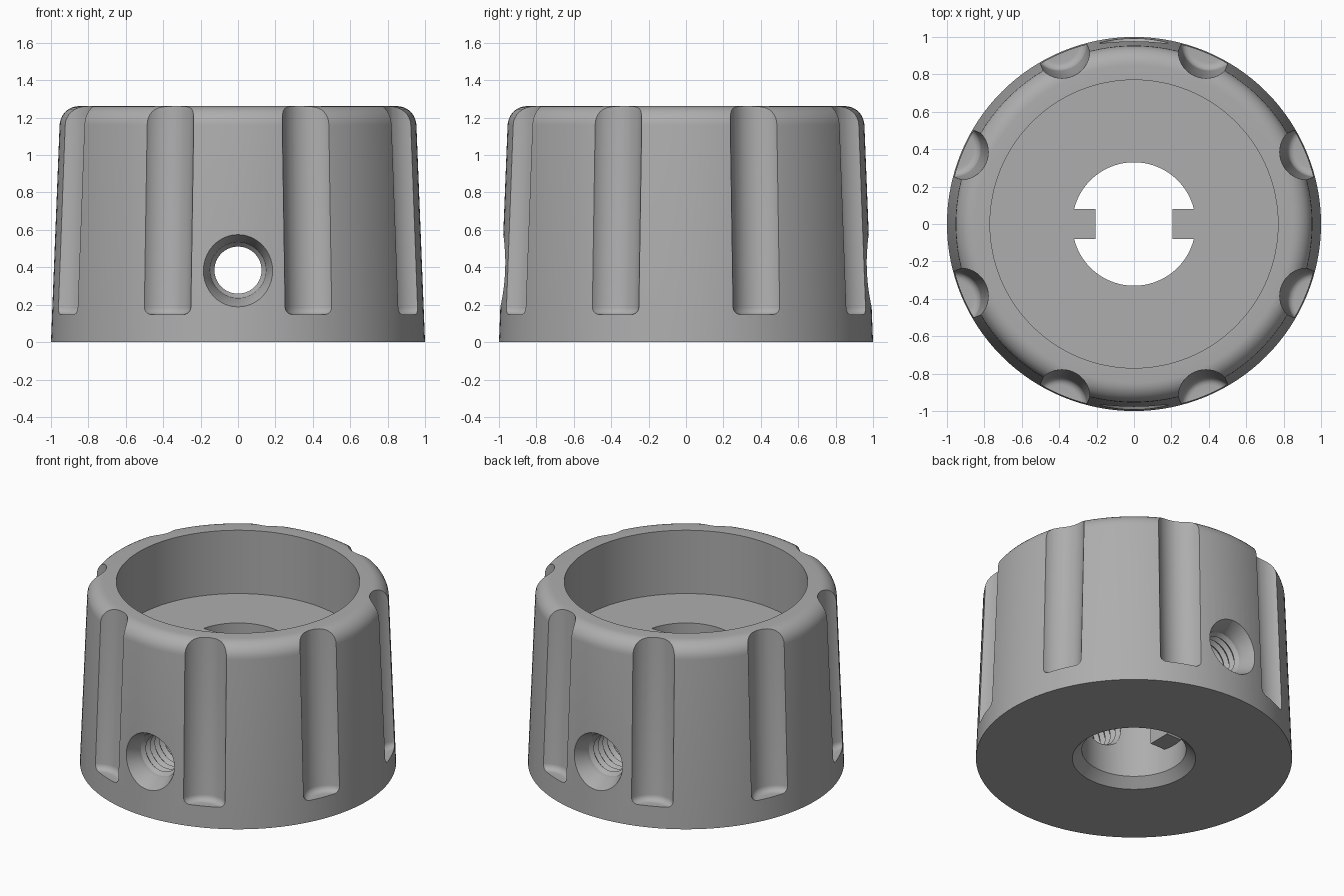
import bpy, bmesh
from math import pi, sin, cos, radians
from mathutils import Matrix

cube = bpy.data.objects.get("Cube")
if cube:
    bpy.data.objects.remove(cube, do_unlink=True)

grey = bpy.data.materials.new("plain grey")
grey.use_nodes = True
colour = (0.42, 0.42, 0.42, 1)
grey.diffuse_color = colour
grey.node_tree.nodes["Principled BSDF"].inputs["Base Color"].default_value = colour


def make_object(name, bm):
    bmesh.ops.recalc_face_normals(bm, faces=bm.faces)
    mesh = bpy.data.meshes.new(name)
    bm.to_mesh(mesh)
    bm.free()
    mesh.materials.append(grey)
    obj = bpy.data.objects.new(name, mesh)
    bpy.context.collection.objects.link(obj)
    return obj


def lathe(name, profile, steps, matrix=Matrix(), closed=False):
    """Revolve (radius, height) points about z, then place the solid."""
    bm = bmesh.new()
    verts = [bm.verts.new((r, 0, z)) for r, z in profile]
    pairs = list(zip(verts, verts[1:]))
    if closed:
        pairs.append((verts[-1], verts[0]))
    edges = [bm.edges.new(p) for p in pairs]
    bmesh.ops.spin(bm, geom=verts + edges, cent=(0, 0, 0), axis=(0, 0, 1),
                   angle=2 * pi, steps=steps)
    bmesh.ops.remove_doubles(bm, verts=bm.verts, dist=1e-5)
    bm.transform(matrix)
    return make_object(name, bm)


def arc(cx, cz, radius, start, end, count=8):
    angles = [radians(start + (end - start) * i / count) for i in range(count + 1)]
    return [(cx + radius * cos(a), cz + radius * sin(a)) for a in angles]


HEIGHT, FLOOR, BORE, CUP, ROUND = 1.262, 0.82, 0.33, 0.77, 0.105
TAPER = 0.04

# Tapered knob shell with rounded rim, cup and chamfered bore
profile = [(BORE + 0.06, 0), (1, 0)]
profile += arc(0.954 - ROUND, HEIGHT - ROUND, ROUND, 2, 90)
profile += [(CUP, HEIGHT), (CUP, FLOOR), (BORE, FLOOR), (BORE, 0.06)]
knob = lathe("knob_body", profile, 128, closed=True)
tools = []

# Two keys standing in the bore, flush with the cup floor
for side in (-1, 1):
    bm = bmesh.new()
    bmesh.ops.create_cube(bm, size=1, matrix=Matrix.Translation((side * 0.285, 0, (0.22 + FLOOR) / 2))
                          @ Matrix.Diagonal((0.16, 0.16, FLOOR - 0.22, 1)))
    tools.append((make_object("bore_key", bm), "UNION"))

# Eight grip flutes that follow the taper
flute = [(0, 0)] + arc(0.11, 0.04, 0.04, -90, 0, 5) + [(0.15, 1.3), (0, 1.3)]
for i in range(8):
    place = (Matrix.Rotation(radians(22.5 + 45 * i), 4, "Z")
             @ Matrix.Translation((1.05, 0, 0.15)) @ Matrix.Rotation(-TAPER, 4, "Y"))
    tools.append((lathe("flute_cutter", flute, 48, place), "DIFFERENCE"))

# Countersunk, threaded screw holes at front and back
PITCH = 0.05
screw = [(0, 0.2), (0.126, 0.2)]
for i in range(13):
    start = 0.235 + i * PITCH
    screw += [(0.126, start), (0.147, start + PITCH / 2)]
screw += [(0.15, 0.89), (0.205, 1.01), (0.205, 1.1), (0, 1.1)]
for turn in (90, -90):
    place = Matrix.Translation((0, 0, 0.385)) @ Matrix.Rotation(radians(turn), 4, "X")
    tools.append((lathe("screw_hole_cutter", screw, 40, place), "DIFFERENCE"))

# Combine everything into one solid
for tool, operation in tools:
    tool.hide_render = True
    mod = knob.modifiers.new(tool.name, "BOOLEAN")
    mod.object, mod.operation, mod.solver = tool, operation, "EXACT"
graph = bpy.context.evaluated_depsgraph_get()
solid = bpy.data.meshes.new_from_object(knob.evaluated_get(graph))
knob.modifiers.clear()
knob.data = solid
for tool, _ in tools:
    bpy.data.objects.remove(tool, do_unlink=True)

# Smooth curved faces, keep crisp edges
bpy.ops.object.select_all(action="DESELECT")
knob.select_set(True)
bpy.context.view_layer.objects.active = knob
bpy.ops.object.shade_smooth_by_angle(angle=radians(30))
